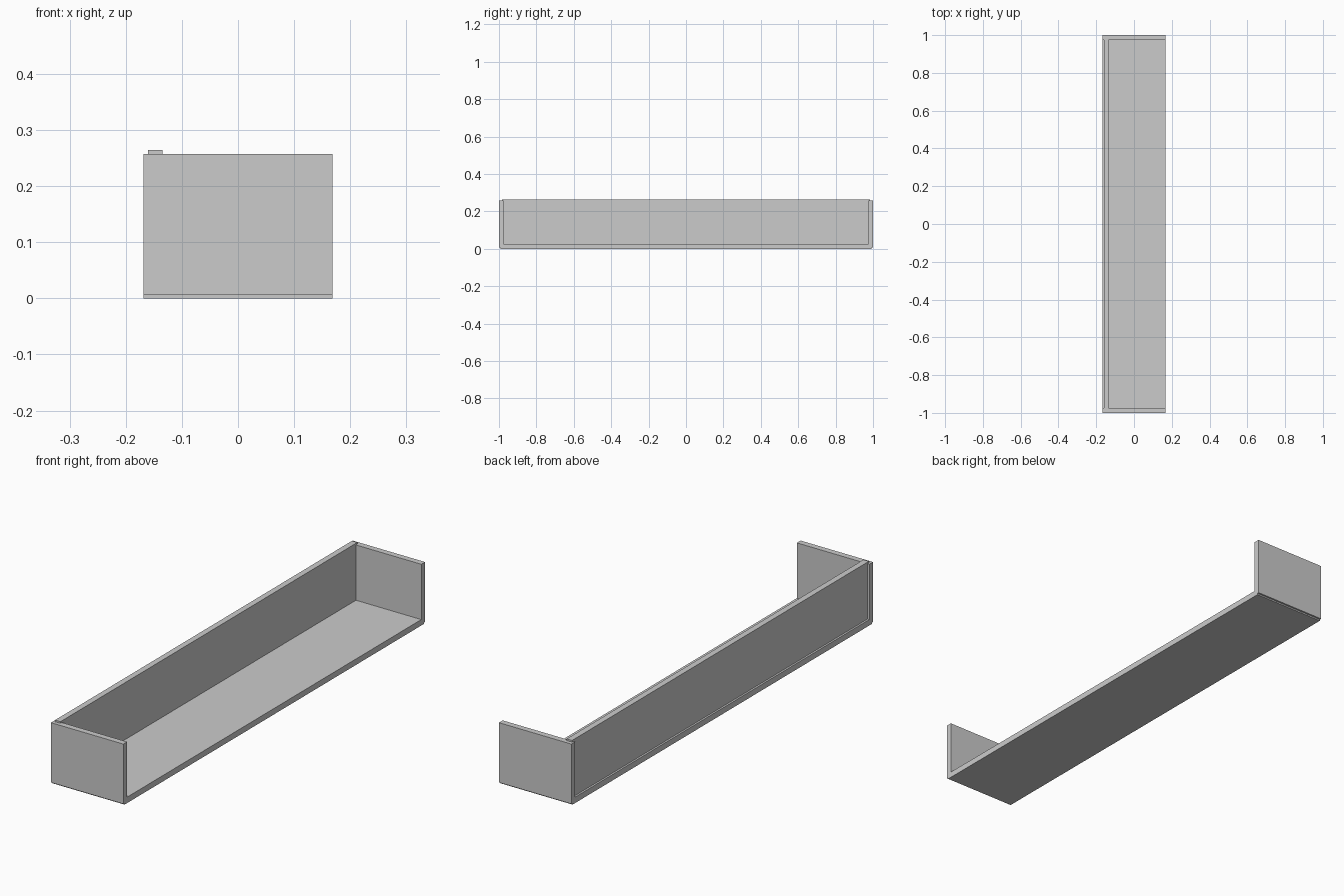
import bpy

# Remove the default cube
cube = bpy.data.objects.get("Cube")
if cube:
    bpy.data.objects.remove(cube, do_unlink=True)

# Single flat grey
grey = bpy.data.materials.new("plain_grey")
grey.use_nodes = True
color = (0.6, 0.6, 0.6, 1)
grey.diffuse_color = color
grey.node_tree.nodes["Principled BSDF"].inputs["Base Color"].default_value = color


def board(name, low, high):
    """Flat board spanning two opposite corners."""
    bpy.ops.mesh.primitive_cube_add(size=1)
    obj = bpy.context.object
    obj.name = name
    center = [(a + b) / 2 for a, b in zip(low, high)]
    size = [b - a for a, b in zip(low, high)]
    for v in obj.data.vertices:
        v.co = [c * s for c, s in zip(v.co, size)]
    obj.location = center
    obj.data.materials.append(grey)
    return obj


HALF_WIDTH = 0.168
THICK = 0.025
LIP = 0.008          # depth by which boards are let into each other
INNER = 1 - THICK    # inside face of the end panels

# Base shelf, let into both end panels
board("base_shelf", (-HALF_WIDTH, -1 + LIP, 0), (HALF_WIDTH, 1 - LIP, THICK))

# Upright wall, set in slightly from the edge and standing above the ends
board("back_wall", (-HALF_WIDTH + LIP, -1 + 2 * LIP, THICK - LIP),
      (-HALF_WIDTH + LIP + THICK, 1 - 2 * LIP, 0.264))

# Matching end panels
board("front_end_panel", (-HALF_WIDTH, -1, 0.006), (HALF_WIDTH, -INNER, 0.257))
board("rear_end_panel", (-HALF_WIDTH, INNER, 0.006), (HALF_WIDTH, 1, 0.257))
